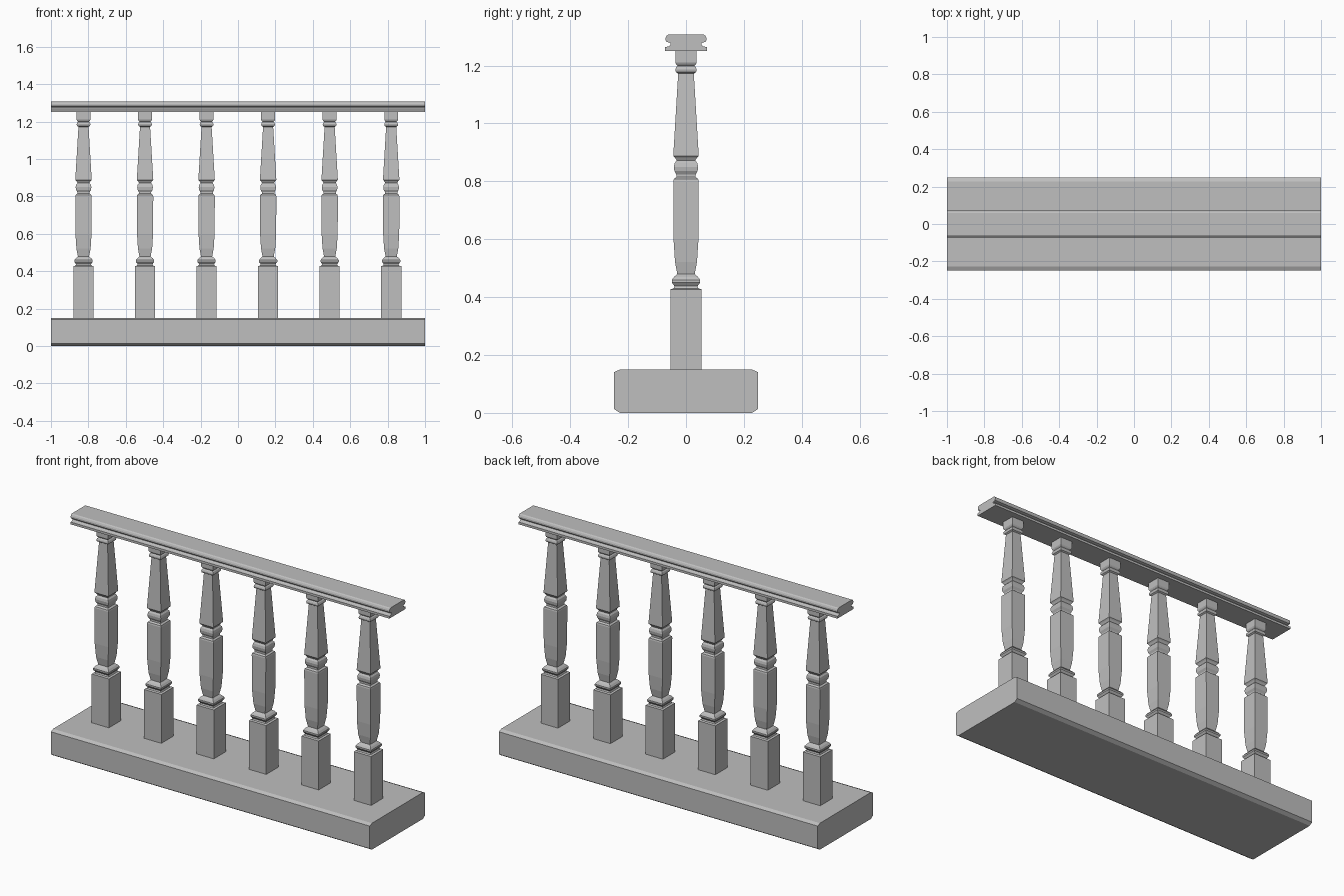
import bpy
import bmesh

cube = bpy.data.objects.get("Cube")
if cube:
    bpy.data.objects.remove(cube, do_unlink=True)

stone = bpy.data.materials.new("grey_stone")
stone.use_nodes = True
GREY = (0.52, 0.52, 0.52, 1)
stone.diffuse_color = GREY
stone.node_tree.nodes["Principled BSDF"].inputs["Base Color"].default_value = GREY


def finish(name, bm):
    bmesh.ops.recalc_face_normals(bm, faces=bm.faces)
    mesh = bpy.data.meshes.new(name)
    bm.to_mesh(mesh)
    bm.free()
    mesh.materials.append(stone)
    obj = bpy.data.objects.new(name, mesh)
    bpy.context.collection.objects.link(obj)
    return obj


def loft(name, rings):
    """Join closed rings of points with flat sides and cap both ends."""
    bm = bmesh.new()
    loops = [[bm.verts.new(p) for p in ring] for ring in rings]
    n = len(loops[0])
    for a, b in zip(loops, loops[1:]):
        for i in range(n):
            j = (i + 1) % n
            bm.faces.new((a[i], a[j], b[j], b[i]))
    bm.faces.new(loops[0])
    bm.faces.new(loops[-1])
    return finish(name, bm)


def beam(name, half_profile):
    """Mirror a (y, z) half profile and extrude it along x."""
    outline = half_profile + [(-y, z) for y, z in reversed(half_profile)]
    return loft(name, [[(x, y, z) for y, z in outline] for x in (-1, 1)])


# Plinth with chamfered long edges
beam("base_plinth", [(0.228, 0), (0.248, 0.013), (0.248, 0.141), (0.228, 0.15)])

# Moulded handrail
beam("handrail", [(0.072, 1.25), (0.072, 1.263), (0.06, 1.266), (0.054, 1.272),
                  (0.054, 1.278), (0.068, 1.282), (0.071, 1.288), (0.071, 1.295),
                  (0.067, 1.303), (0.060, 1.307)])

# Square baluster: (half width, height) from the foot block to the cap
turning = [(0.054, 0.14), (0.054, 0.427), (0.043, 0.430), (0.040, 0.438),
           (0.049, 0.450), (0.049, 0.459), (0.041, 0.470), (0.030, 0.479),
           (0.038, 0.522), (0.043, 0.60), (0.044, 0.80), (0.042, 0.808),
           (0.033, 0.815), (0.033, 0.823), (0.040, 0.835), (0.042, 0.850),
           (0.039, 0.863), (0.032, 0.872), (0.038, 0.882), (0.044, 0.888),
           (0.027, 1.172), (0.035, 1.177), (0.037, 1.186), (0.034, 1.194),
           (0.029, 1.199), (0.034, 1.204), (0.037, 1.210), (0.037, 1.252)]
for i in range(6):
    x = -0.826 + 0.329 * i
    rings = [[(x + sx * w, sy * w, z) for sx, sy in ((-1, -1), (1, -1), (1, 1), (-1, 1))]
             for w, z in turning]
    loft(f"baluster_{i + 1}", rings)
